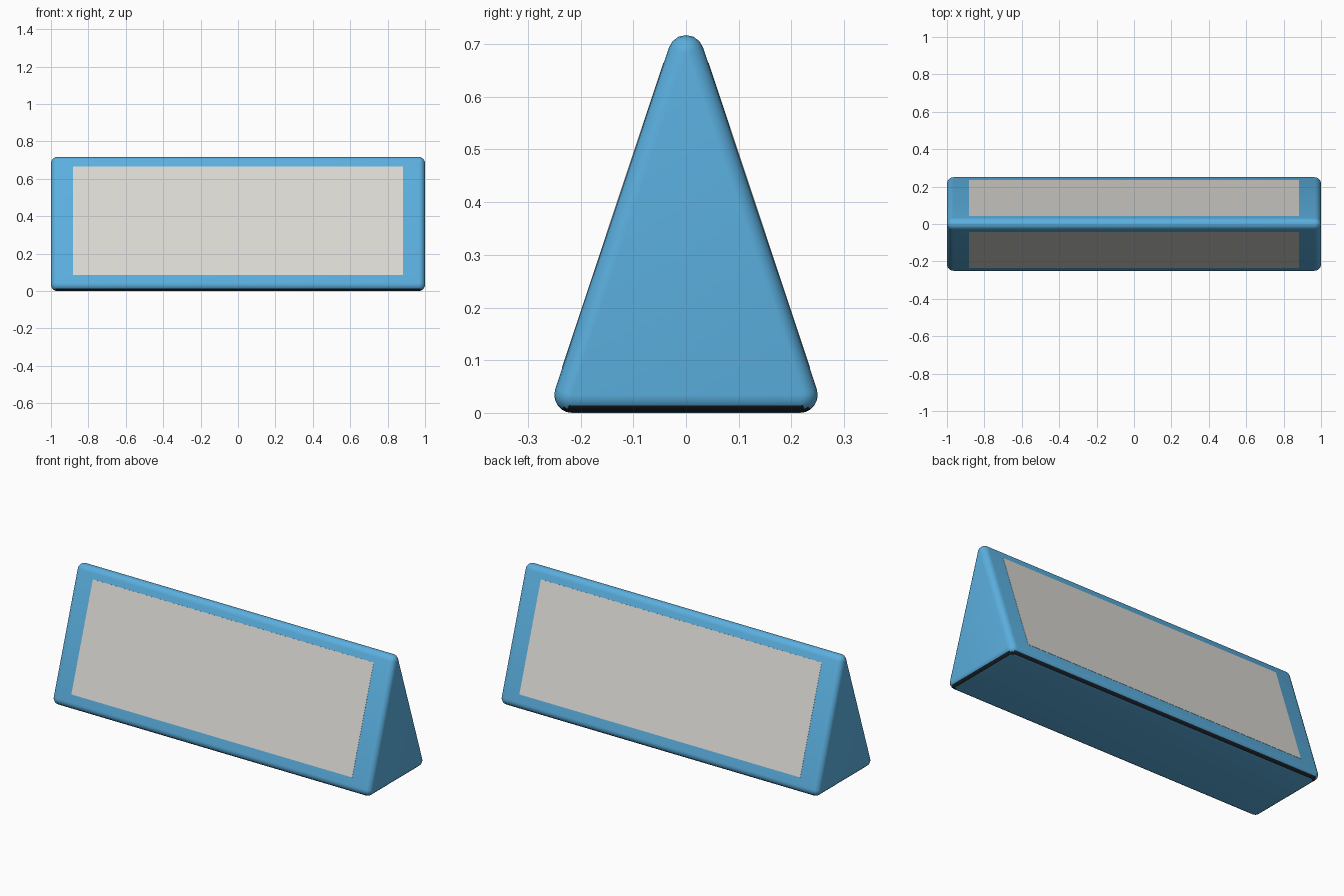
import bpy, bmesh
from math import sin, cos, pi, atan2, radians
from mathutils import Matrix, Vector

cube = bpy.data.objects.get("Cube")
if cube:
    bpy.data.objects.remove(cube)

HALF_LEN, HALF_WIDTH, HEIGHT, R = 1.0, 0.25, 0.717, 0.034
# Corner centres of the rounded triangle, and the lean of its sloping sides
BASE_Y = HALF_WIDTH - R
TOP_Z = HEIGHT - R
TILT = atan2(BASE_Y, TOP_Z - R)


def material(name, rgb):
    m = bpy.data.materials.new(name)
    m.use_nodes = True
    m.diffuse_color = (*rgb, 1)
    m.node_tree.nodes["Principled BSDF"].inputs["Base Color"].default_value = (*rgb, 1)
    return m


blue = material("sky blue", (0.105, 0.43, 0.74))
black = material("near black", (0.012, 0.02, 0.028))
grey = material("pale warm grey", (0.70, 0.69, 0.65))


def add_object(name, bm, *mats):
    mesh = bpy.data.meshes.new(name)
    bm.to_mesh(mesh)
    bm.free()
    obj = bpy.data.objects.new(name, mesh)
    bpy.context.collection.objects.link(obj)
    for m in mats:
        mesh.materials.append(m)
    return obj


def profile(radius, steps=6):
    """Rounded triangle: an arc of the given radius round each corner centre."""
    corners = [(BASE_Y, R, -pi / 2, TILT),
               (0, TOP_Z, TILT, pi - TILT),
               (-BASE_Y, R, pi - TILT, 3 * pi / 2)]
    points = []
    for y, z, a0, a1 in corners:
        for i in range(steps + 1):
            a = a0 + (a1 - a0) * i / steps
            points.append((y + radius * cos(a), z + radius * sin(a)))
    return points


# Body: rounded triangle swept along x, with rounded ends
bm = bmesh.new()
END_STEPS = 5
bends = [pi / 2 * i / END_STEPS for i in range(END_STEPS + 1)]
sections = [(-(HALF_LEN - R + R * sin(b)), R * cos(b)) for b in reversed(bends)]
sections += [(HALF_LEN - R + R * sin(b), R * cos(b)) for b in bends]
rings = [[bm.verts.new((x, y, z)) for y, z in profile(r)] for x, r in sections]
for a, b in zip(rings, rings[1:]):
    for i in range(len(a)):
        j = (i + 1) % len(a)
        bm.faces.new((a[i], a[j], b[j], b[i]))
bm.faces.new(rings[0])
bm.faces.new(rings[-1])
bmesh.ops.remove_doubles(bm, verts=bm.verts, dist=0.0001)
bmesh.ops.recalc_face_normals(bm, faces=bm.faces)

# Dark strip on the lower rounding
for f in bm.faces:
    f.material_index = 1 if -0.98 < f.normal.z < -0.66 else 0
body = add_object("body", bm, blue, black)
bpy.context.view_layer.objects.active = body
body.select_set(True)
bpy.ops.object.shade_smooth_by_angle(angle=radians(35))

# Thin panels on the two sloping sides
Z_LOW, Z_HIGH, THICK, PROUD = 0.085, 0.665, 0.004, 0.001
mid_z = (Z_LOW + Z_HIGH) / 2
face_y = BASE_Y + R * cos(TILT) - (mid_z - R - R * sin(TILT)) * sin(TILT) / cos(TILT)
for name, side in (("front_panel", -1), ("back_panel", 1)):
    normal = Vector((0, side * cos(TILT), sin(TILT)))
    centre = Vector((0, side * face_y, mid_z)) + normal * (PROUD - THICK / 2)
    size = (1.765, THICK, (Z_HIGH - Z_LOW) / cos(TILT))
    bm = bmesh.new()
    bmesh.ops.create_cube(bm, size=1, matrix=Matrix.Translation(centre)
                          @ Matrix.Rotation(side * TILT, 4, 'X')
                          @ Matrix.Diagonal((*size, 1)))
    add_object(name, bm, grey)
